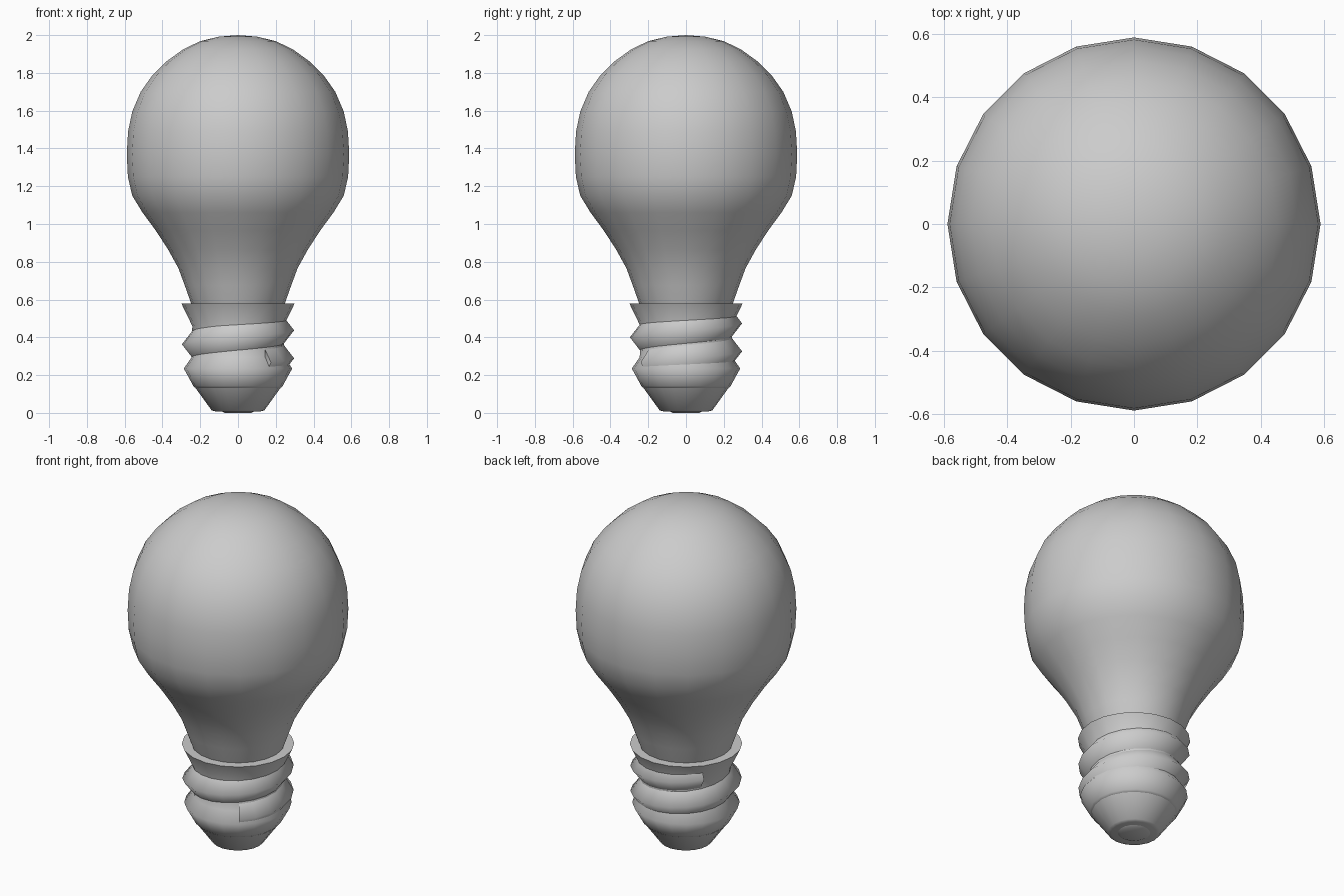
import bpy, bmesh, math

if "Cube" in bpy.data.objects:
    bpy.data.objects.remove(bpy.data.objects["Cube"])

SIDES = 20


def finish(name, bm, angle):
    bmesh.ops.recalc_face_normals(bm, faces=bm.faces)
    mesh = bpy.data.meshes.new(name)
    bm.to_mesh(mesh)
    bm.free()
    obj = bpy.data.objects.new(name, mesh)
    bpy.context.collection.objects.link(obj)
    bpy.ops.object.select_all(action='DESELECT')
    obj.select_set(True)
    bpy.context.view_layer.objects.active = obj
    bpy.ops.object.shade_smooth_by_angle(angle=math.radians(angle))
    return obj


def lathe(name, profile, angle=80):
    """Revolve (radius, z) points; radius 0 makes a pole."""
    bm = bmesh.new()
    rings = []
    for r, z in profile:
        if r == 0:
            rings.append([bm.verts.new((0, 0, z))] * SIDES)
        else:
            rings.append([bm.verts.new((r * math.cos(2 * math.pi * i / SIDES),
                                        r * math.sin(2 * math.pi * i / SIDES), z))
                          for i in range(SIDES)])
    for a, b in zip(rings, rings[1:]):
        for i in range(SIDES):
            j = (i + 1) % SIDES
            quad = list(dict.fromkeys((a[i], a[j], b[j], b[i])))
            bm.faces.new(quad)
    return finish(name, bm, angle)


def helix(name, section, start, end, z0, pitch, angle=80):
    """Sweep a (radius, dz) section along a screw path, angles in degrees."""
    bm = bmesh.new()
    rows = []
    steps = round((end - start) / (360 / SIDES))
    for k in range(steps + 1):
        t = math.radians(start + (end - start) * k / steps)
        z = z0 + pitch * t / (2 * math.pi)
        rows.append([bm.verts.new((r * math.cos(t), r * math.sin(t), z + dz))
                     for r, dz in section])
    n = len(section)
    for a, b in zip(rows, rows[1:]):
        for i in range(n):
            j = (i + 1) % n
            bm.faces.new((a[i], a[j], b[j], b[i]))
    bm.faces.new(rows[0])
    bm.faces.new(rows[-1])
    return finish(name, bm, angle)


# Glass envelope
lathe("glass_bulb", [
    (0.24, 0.56), (0.25, 0.585), (0.282, 0.675), (0.315, 0.765), (0.37, 0.865),
    (0.435, 0.965), (0.505, 1.06), (0.56, 1.15), (0.583, 1.25), (0.589, 1.37),
    (0.582, 1.49), (0.56, 1.595), (0.515, 1.70), (0.455, 1.785), (0.38, 1.86),
    (0.29, 1.925), (0.20, 1.968), (0.10, 1.992), (0, 2.0)])

# Metal screw cap with flared collar
lathe("screw_cap", [
    (0.20, 0.13), (0.225, 0.132), (0.236, 0.142), (0.287, 0.235), (0.245, 0.295),
    (0.242, 0.46), (0.30, 0.58), (0.24, 0.58)])

# Spiral thread
helix("screw_thread", [(0.235, -0.08), (0.297, 0.0), (0.235, 0.08), (0.21, 0.0)],
      start=-54, end=504, z0=0.289, pitch=0.148)

# Tapered insulator and bottom contact
lathe("insulator", [(0, 0.008), (0.12, 0.008), (0.14, 0.014), (0.225, 0.132), (0, 0.132)])
lathe("contact", [(0, 0.0), (0.07, 0.0), (0.09, 0.01), (0, 0.01)])
